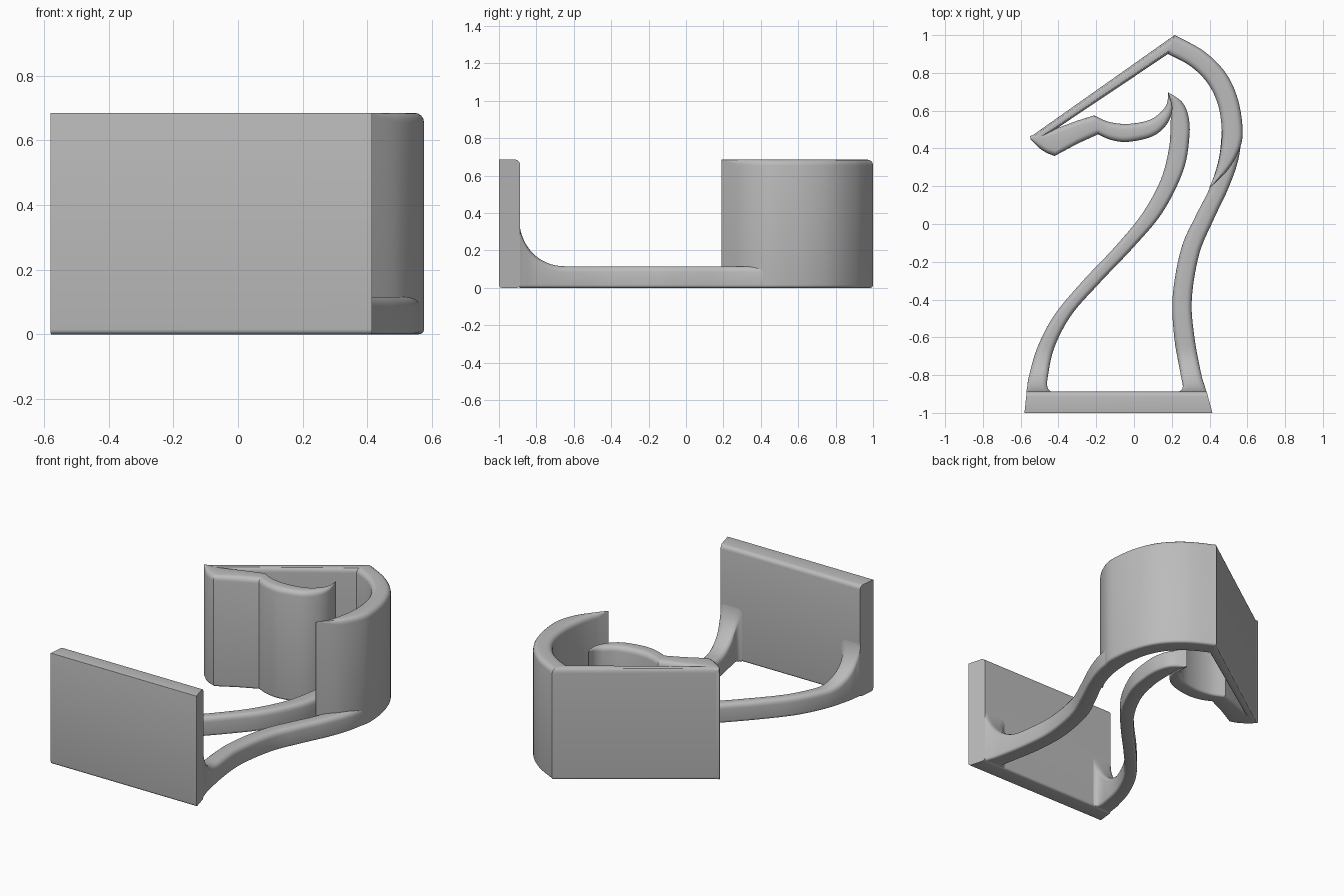
import bpy, bmesh
from math import sin, cos, pi, sqrt, hypot

cube = bpy.data.objects.get("Cube")
if cube:
    bpy.data.objects.remove(cube)

grey = bpy.data.materials.new("plain grey")
grey.use_nodes = True
colour = (0.5, 0.5, 0.5, 1)
grey.diffuse_color = colour
grey.node_tree.nodes["Principled BSDF"].inputs["Base Color"].default_value = colour

TALL, LOW = 0.685, 0.115
STEPS, ARC = 10, 4


def smooth(stations):
    """Catmull-Rom curve through (left x, left y, right x, right y) stations."""
    pts = [stations[0]] + stations + [stations[-1]]
    out = []
    for a, b, c, d in zip(pts, pts[1:], pts[2:], pts[3:]):
        for i in range(STEPS):
            t = i / STEPS
            out.append([q + t / 2 * (r - p + t * (2 * p - 5 * q + 4 * r - s + t * (3 * (q - r) + s - p)))
                        for p, q, r, s in zip(a, b, c, d)])
    return out + [list(stations[-1])]


def section(station, height, radii):
    """Upright rounded rectangle between the two edge points."""
    lx, ly, rx, ry = station
    width = max(hypot(rx - lx, ry - ly), 1e-4)
    corners = ((0, 0, 2), (width, 0, 3), (width, height, 0), (0, height, 1))
    ring = []
    for (u, z, quarter), radius in zip(corners, radii):
        r = min(radius, width * 0.45)
        cu = r if u == 0 else width - r
        cz = r if z == 0 else height - r
        for i in range(ARC + 1):
            a = (quarter + i / ARC) * pi / 2
            k = (cu + r * cos(a)) / width
            ring.append((lx + (rx - lx) * k, ly + (ry - ly) * k, cz + r * sin(a)))
    return ring


def strip(name, stations, height, radii=(0.015, 0.015, 0.03, 0.03)):
    """Loft rounded sections along the stations and cap both ends."""
    bm = bmesh.new()
    rings = []
    for s in stations:
        h = height((s[1] + s[3]) / 2) if callable(height) else height
        rings.append([bm.verts.new(p) for p in section(s, h, radii)])
    n = len(rings[0])
    for a, b in zip(rings, rings[1:]):
        for i in range(n):
            j = (i + 1) % n
            bm.faces.new((a[i], a[j], b[j], b[i]))
    bm.faces.new(rings[0])
    bm.faces.new(rings[-1])
    bmesh.ops.remove_doubles(bm, verts=bm.verts, dist=1e-5)
    bmesh.ops.recalc_face_normals(bm, faces=bm.faces)
    mesh = bpy.data.meshes.new(name)
    bm.to_mesh(mesh)
    bm.free()
    mesh.materials.append(grey)
    obj = bpy.data.objects.new(name, mesh)
    bpy.context.collection.objects.link(obj)
    bpy.ops.object.select_all(action='DESELECT')
    obj.select_set(True)
    bpy.context.view_layer.objects.active = obj
    bpy.ops.object.shade_smooth_by_angle(angle=pi / 6)


def rail_height(y):
    """Low rail that sweeps up into the base plate."""
    bend, r = -0.65, 0.24
    drop = min(max(bend - y, 0), r)
    return LOW + r - sqrt(r * r - drop * drop)


# Base plate, sharp at the front top edge
strip("base_plate", [(-0.58, -1, -0.568, -0.888), (0.415, -1, 0.385, -0.888)],
      TALL, (0.015, 0.015, 0.025, 0.001))

# Slanted forehead plate
strip("forehead", [(-0.55, 0.46, -0.47, 0.465), (0.215, 1, 0.18, 0.9)], TALL)

# Curved mane, tapering to a point
strip("mane", smooth([
    (0.215, 1, 0.18, 0.9), (0.37, 0.915, 0.3, 0.835), (0.485, 0.8, 0.39, 0.745),
    (0.55, 0.66, 0.445, 0.63), (0.575, 0.5, 0.465, 0.49), (0.56, 0.4, 0.455, 0.37),
    (0.5, 0.29, 0.43, 0.27), (0.4, 0.19, 0.398, 0.19)]), TALL)

# Muzzle and jaw
strip("muzzle", [
    (-0.55, 0.465, -0.548, 0.45), (-0.5, 0.485, -0.5, 0.4), (-0.46, 0.49, -0.46, 0.375),
    (-0.4, 0.51, -0.42, 0.36), (-0.3, 0.547, -0.3, 0.425), (-0.21, 0.575, -0.19, 0.475)], TALL)
strip("jaw", smooth([
    (-0.21, 0.575, -0.19, 0.475), (-0.13, 0.54, -0.12, 0.445), (-0.03, 0.53, -0.03, 0.435),
    (0.08, 0.55, 0.1, 0.465), (0.145, 0.595, 0.175, 0.53), (0.175, 0.64, 0.203, 0.61),
    (0.18, 0.695, 0.184, 0.693)]), TALL)

# Throat rail
strip("throat_rail", smooth([
    (0.18, 0.695, 0.185, 0.695), (0.195, 0.62, 0.255, 0.645), (0.193, 0.52, 0.288, 0.57),
    (0.185, 0.4, 0.293, 0.46), (0.14, 0.23, 0.26, 0.28), (0.04, 0.05, 0.15, 0.06),
    (-0.1, -0.12, 0, -0.12), (-0.27, -0.3, -0.18, -0.31), (-0.42, -0.48, -0.33, -0.48),
    (-0.51, -0.65, -0.42, -0.65), (-0.555, -0.8, -0.455, -0.8), (-0.565, -0.86, -0.458, -0.865),
    (-0.57, -0.89, -0.435, -0.89)]), rail_height)

# Nape rail, carrying on beneath the mane
strip("nape_rail", smooth([
    (0.574, 0.5, 0.465, 0.5), (0.552, 0.34, 0.45, 0.35), (0.5, 0.19, 0.4, 0.19),
    (0.42, 0.02, 0.325, 0.04), (0.345, -0.16, 0.25, -0.13), (0.306, -0.4, 0.205, -0.38),
    (0.32, -0.6, 0.213, -0.6), (0.355, -0.79, 0.246, -0.79), (0.375, -0.86, 0.258, -0.865),
    (0.385, -0.89, 0.235, -0.89)]), rail_height)
